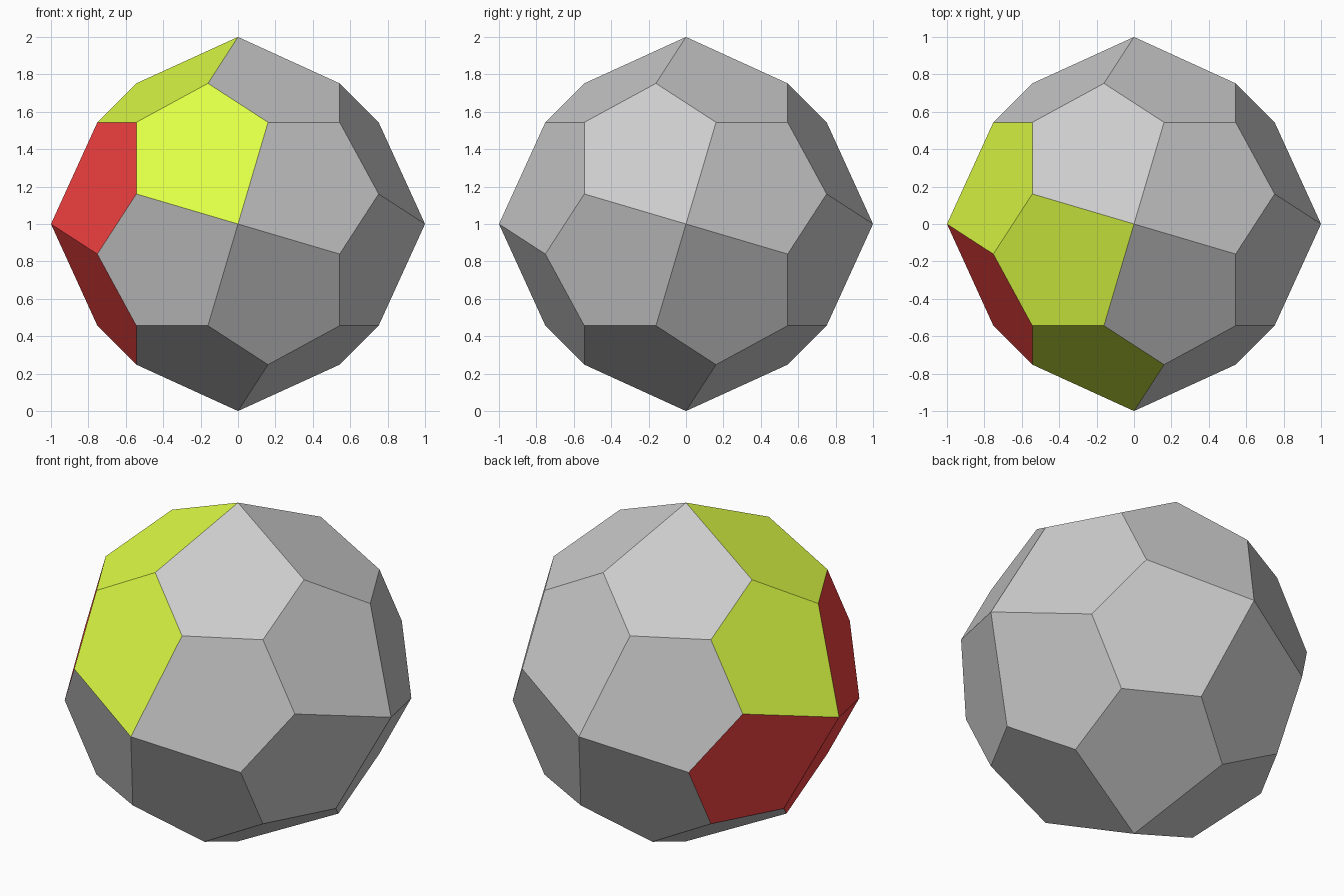
import bpy, bmesh
from math import radians
from mathutils import Matrix, Vector

if "Cube" in bpy.data.objects:
    bpy.data.objects.remove(bpy.data.objects["Cube"])

# Proportions of the 24-sided pentagonal solid (tribonacci constant)
T = 1.839286755
A, B, C = 1 / T**3, 1 / T, (2 * T + 1) / T**3

# One pentagonal panel: upper left of the front, anticlockwise from outside
PANEL = [Vector(p) for p in ((0, -1, 0), (A, -C, B), (-A, -B, C),
                             (-B, -B, B), (-B, -C, A))]


def rot(deg, axis):
    return Matrix.Rotation(radians(deg), 4, axis)


# Turns that carry the front onto each of the six sides
SIDES = {
    "front": Matrix.Identity(4), "right": rot(90, 'Z'), "back": rot(180, 'Z'),
    "left": rot(-90, 'Z'), "top": rot(-90, 'X'), "bottom": rot(90, 'X'),
}


def colour_of(side, turn):
    if (side, turn) in (("front", 0), ("top", 1), ("left", 0)):
        return "green"
    return "red" if side == "left" else "grey"


def build(name, colour, rgb=None):
    bm = bmesh.new()
    for side, matrix in SIDES.items():
        for turn in range(4):
            if colour_of(side, turn) != colour:
                continue
            # anticlockwise quarter turns as seen from outside
            m = Matrix.Translation((0, 0, 1)) @ matrix @ rot(-90 * turn, 'Y')
            bm.faces.new([bm.verts.new(m @ p) for p in PANEL])
    bmesh.ops.remove_doubles(bm, verts=bm.verts[:], dist=1e-4)
    mesh = bpy.data.meshes.new(name)
    bm.to_mesh(mesh)
    bm.free()
    if rgb:
        mat = bpy.data.materials.new(name)
        mat.diffuse_color = (*rgb, 1)
        mat.use_nodes = True
        mat.node_tree.nodes["Principled BSDF"].inputs["Base Color"].default_value = mat.diffuse_color
        mesh.materials.append(mat)
    bpy.context.collection.objects.link(bpy.data.objects.new(name, mesh))


build("grey_shell", "grey")
build("green_panels", "green", (0.74, 1.0, 0.06))
build("red_panels", "red", (1.0, 0.06, 0.06))
